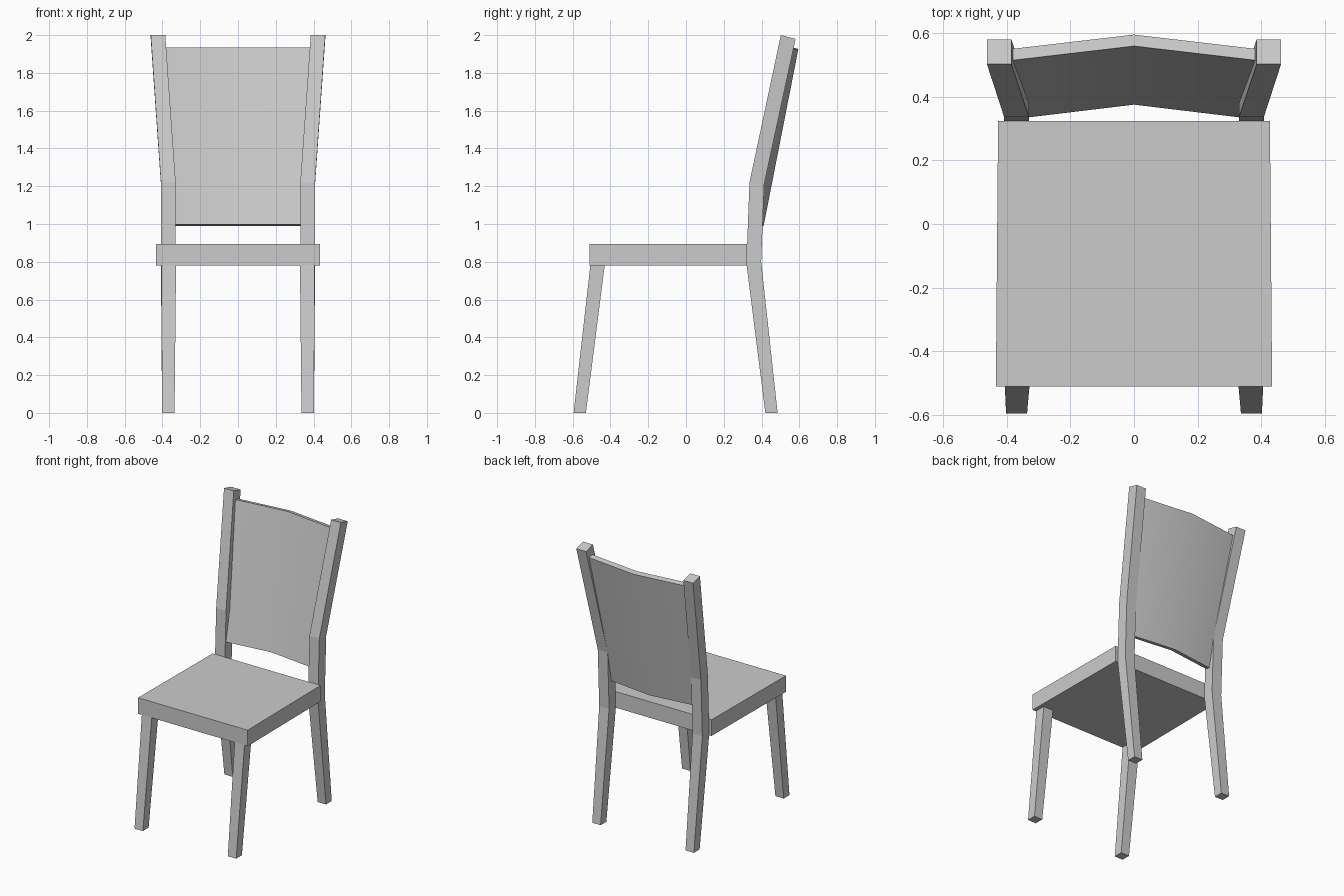
import bpy, bmesh

if "Cube" in bpy.data.objects:
    bpy.data.objects.remove(bpy.data.objects["Cube"])


def loft(name, rings, mirror=False):
    """Skin a list of equal-sized point rings into a closed solid."""
    bm = bmesh.new()
    loops = [[bm.verts.new(p) for p in ring] for ring in rings]
    n = len(loops[0])
    for a, b in zip(loops, loops[1:]):
        for i in range(n):
            j = (i + 1) % n
            bm.faces.new((a[i], a[j], b[j], b[i]))
    bm.faces.new(loops[0])
    bm.faces.new(loops[-1])
    bmesh.ops.recalc_face_normals(bm, faces=bm.faces)
    mesh = bpy.data.meshes.new(name)
    bm.to_mesh(mesh)
    bm.free()
    obj = bpy.data.objects.new(name, mesh)
    bpy.context.collection.objects.link(obj)
    if mirror:
        obj.modifiers.new("Mirror", 'MIRROR')
    return obj


def section(x0, x1, y0, y1, z_front, z_back):
    """Rectangular cross-section that may tilt between front and back."""
    return [(x0, y0, z_front), (x1, y0, z_front), (x1, y1, z_back), (x0, y1, z_back)]


def bent_section(half_width, y_side, y_mid, z_front, z_back, thick=0.036):
    """Backrest cross-section, bowed backwards at the centre."""
    w = half_width
    front = [(-w, y_side, z_front), (0, y_mid, z_front), (w, y_side, z_front)]
    return front + [(x, y + thick, z_back) for x, y, z in reversed(front)]


# Seat slab, slightly wider at the front
loft("seat", [[(-0.434, -0.51, z), (0.434, -0.51, z), (0.427, 0.323, z), (-0.427, 0.323, z)]
              for z in (0.78, 0.895)])

# Splayed, tapering front legs
loft("front_legs", [
    section(0.336, 0.402, -0.595, -0.53, 0, 0),
    section(0.328, 0.406, -0.506, -0.43, 0.785, 0.785),
], mirror=True)

# Rear legs running up into the back posts
loft("rear_legs_and_posts", [
    section(0.336, 0.402, 0.42, 0.485, 0, 0),
    section(0.33, 0.408, 0.32, 0.398, 0.79, 0.80),
    section(0.33, 0.408, 0.336, 0.414, 1.22, 1.21),
    section(0.385, 0.462, 0.502, 0.58, 2.0, 1.98),
], mirror=True)

# Leaning, bowed backrest panel
panel = loft("backrest_panel", [
    bent_section(0.332, 0.335, 0.375, 0.998, 0.99),
    bent_section(0.385, 0.514, 0.559, 1.935, 1.927),
])
panel.select_set(True)
bpy.context.view_layer.objects.active = panel
bpy.ops.object.shade_smooth_by_angle()
